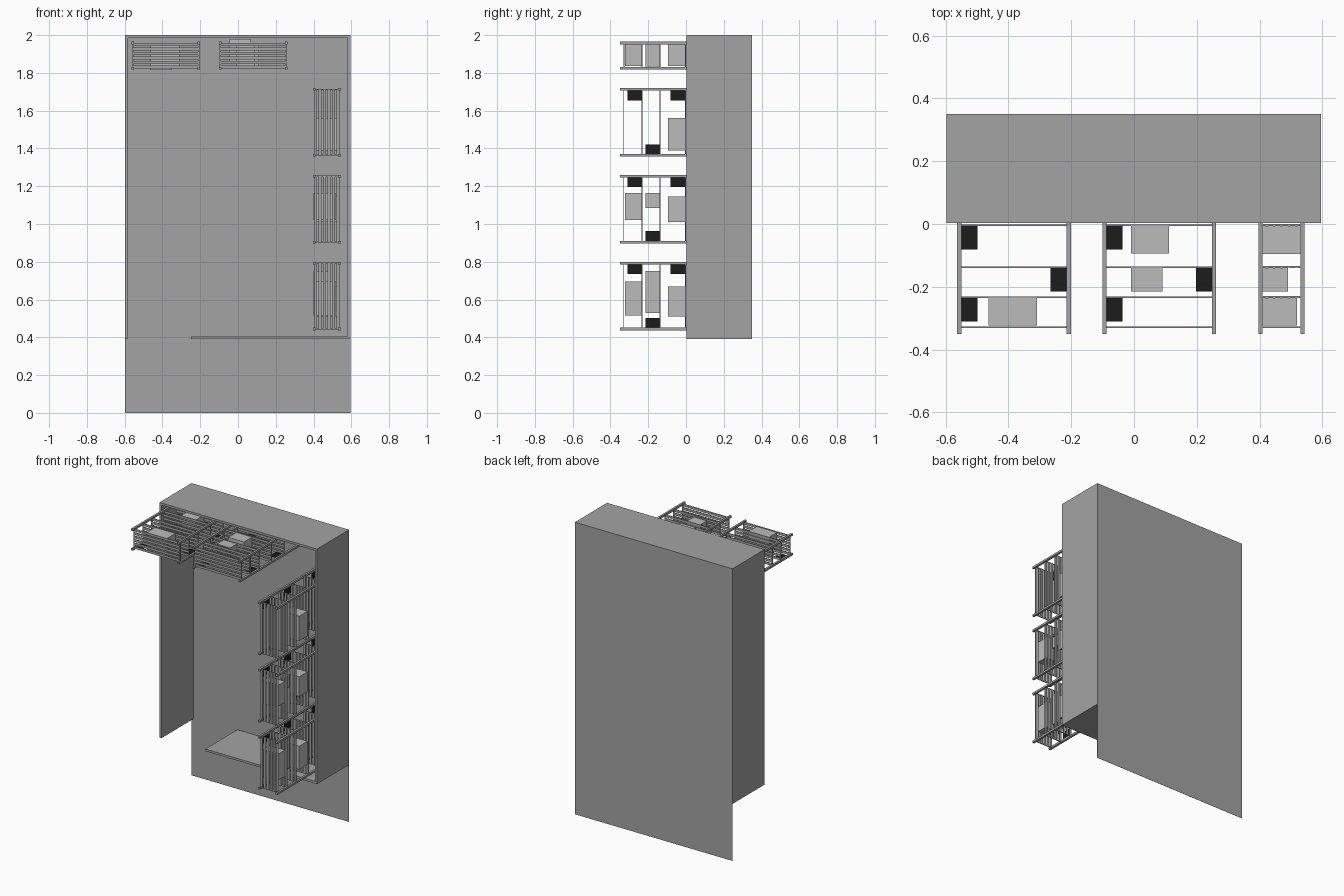
import bpy, bmesh
from math import pi
from mathutils import Matrix, Vector

if "Cube" in bpy.data.objects:
    bpy.data.objects.remove(bpy.data.objects["Cube"])


def add_box(bm, lo, hi):
    lo, hi = Vector(lo), Vector(hi)
    m = Matrix.Translation((lo + hi) / 2) @ Matrix.Diagonal((*(hi - lo), 1))
    bmesh.ops.create_cube(bm, size=1, matrix=m)


def material(name, v):
    mat = bpy.data.materials.new(name)
    mat.diffuse_color = (v, v, v, 1)
    mat.use_nodes = True
    mat.node_tree.nodes["Principled BSDF"].inputs["Base Color"].default_value = mat.diffuse_color
    return mat


def mesh_of(name, boxes, mat):
    bm = bmesh.new()
    for lo, hi in boxes:
        add_box(bm, lo, hi)
    me = bpy.data.meshes.new(name)
    bm.to_mesh(me)
    bm.free()
    me.materials.append(mat)
    return me


def place(name, me, matrix=Matrix()):
    ob = bpy.data.objects.new(name, me)
    bpy.context.collection.objects.link(ob)
    ob.matrix_world = matrix
    return ob


black = material("black", 0.012)
dark_grey = material("dark_grey", 0.37)
mid_grey = material("mid_grey", 0.5)

# Room lying on its back: floor sheet and four walls with a door gap
FRONT, FLOOR = 0.003, 0.349
T = 0.015
room = {
    "floor_panel": ((-0.597, FLOOR, 0), (0.596, FLOOR + 0.001, 2)),
    "left_wall": ((-0.597, FRONT, 0.39), (-0.597 + T, FLOOR, 2)),
    "right_wall": ((0.596 - T, FRONT, 0.39), (0.596, FLOOR, 2)),
    "top_wall": ((-0.597 + T, FRONT, 2 - T), (0.596 - T, FLOOR, 2)),
    "bottom_wall": ((-0.25, FRONT, 0.39), (0.596 - T, FLOOR, 0.39 + T)),
}
for name, b in room.items():
    place(name, mesh_of(name, [b], dark_grey))

# Shelf rack: x along its length, z towards the wall, -y is up
L, D, P = 0.363, 0.148, 0.014
SHELVES = [-0.332, -0.236, -0.140, -0.006, 0.13, 0.29]
posts = [((u, -0.35, v), (u + P, FLOOR, v + P))
         for u in (0, L - P) for v in (-D / 2, D / 2 - P)]
slats = []
for y in SHELVES:
    for i in range(6):
        v = -0.0675 + i * 0.0237
        slats.append(((0.008, y, v), (L - 0.008, y + 0.005, v + 0.0165)))
    # end beams under the slats
    for u in (0.004, L - 0.010):
        slats.append(((u, y + 0.001, -0.066), (u + 0.006, y + 0.006, 0.066)))
# Thin black cards standing at alternate ends on the room side
cards = []
for i, y in enumerate(SHELVES[1:]):
    u = 0.01 if i % 2 == 0 else L - 0.065
    cards.append(((u, y - 0.075, -0.065), (u + 0.055, y, -0.0645)))
post_mesh = mesh_of("rack_posts", posts, dark_grey)
slat_mesh = mesh_of("rack_slats", slats, dark_grey)
card_mesh = mesh_of("rack_cards", cards, black)

turn = Matrix.Rotation(pi / 2, 4, 'Y')
# Each rack: matrix and its cartons (u0, u1, v0, v1, shelf y, height)
racks = {
    "top_left": (Matrix.Translation((-0.564, 0, 1.891)),
                 [(0.10, 0.255, -0.055, 0.065, -0.236, 0.087),
                  (0.10, 0.215, -0.077, 0.04, 0.13, 0.085)]),
    "top_right": (Matrix.Translation((-0.101, 0, 1.891)),
                  [(0.092, 0.212, -0.055, 0.065, -0.006, 0.088),
                   (0.092, 0.192, -0.058, 0.065, -0.140, 0.075),
                   (0.055, 0.17, -0.03, 0.088, 0.29, 0.09)]),
    "side_high": (Matrix.Translation((0.47, 0, 1.72)) @ turn,
                  [(0.16, 0.33, -0.065, 0.06, -0.006, 0.09)]),
    "side_mid": (Matrix.Translation((0.47, 0, 1.26)) @ turn,
                 [(0.095, 0.24, -0.07, 0.05, -0.236, 0.087),
                  (0.095, 0.175, -0.07, 0.02, -0.140, 0.075),
                  (0.115, 0.25, -0.065, 0.06, -0.006, 0.09)]),
    "side_low": (Matrix.Translation((0.47, 0, 0.80)) @ turn,
                 [(0.105, 0.285, -0.07, 0.05, -0.236, 0.087),
                  (0.05, 0.27, -0.07, 0.02, -0.140, 0.075),
                  (0.13, 0.29, -0.065, 0.06, -0.006, 0.09)]),
}
for name, (mat, cartons) in racks.items():
    place(name + "_posts", post_mesh, mat)
    place(name + "_slats", slat_mesh, mat)
    place(name + "_cards", card_mesh, mat)
    for i, (u0, u1, v0, v1, y, h) in enumerate(cartons):
        nm = f"{name}_carton_{i + 1}"
        place(nm, mesh_of(nm, [((u0, y - h, v0), (u1, y, v1))], mid_grey), mat)
